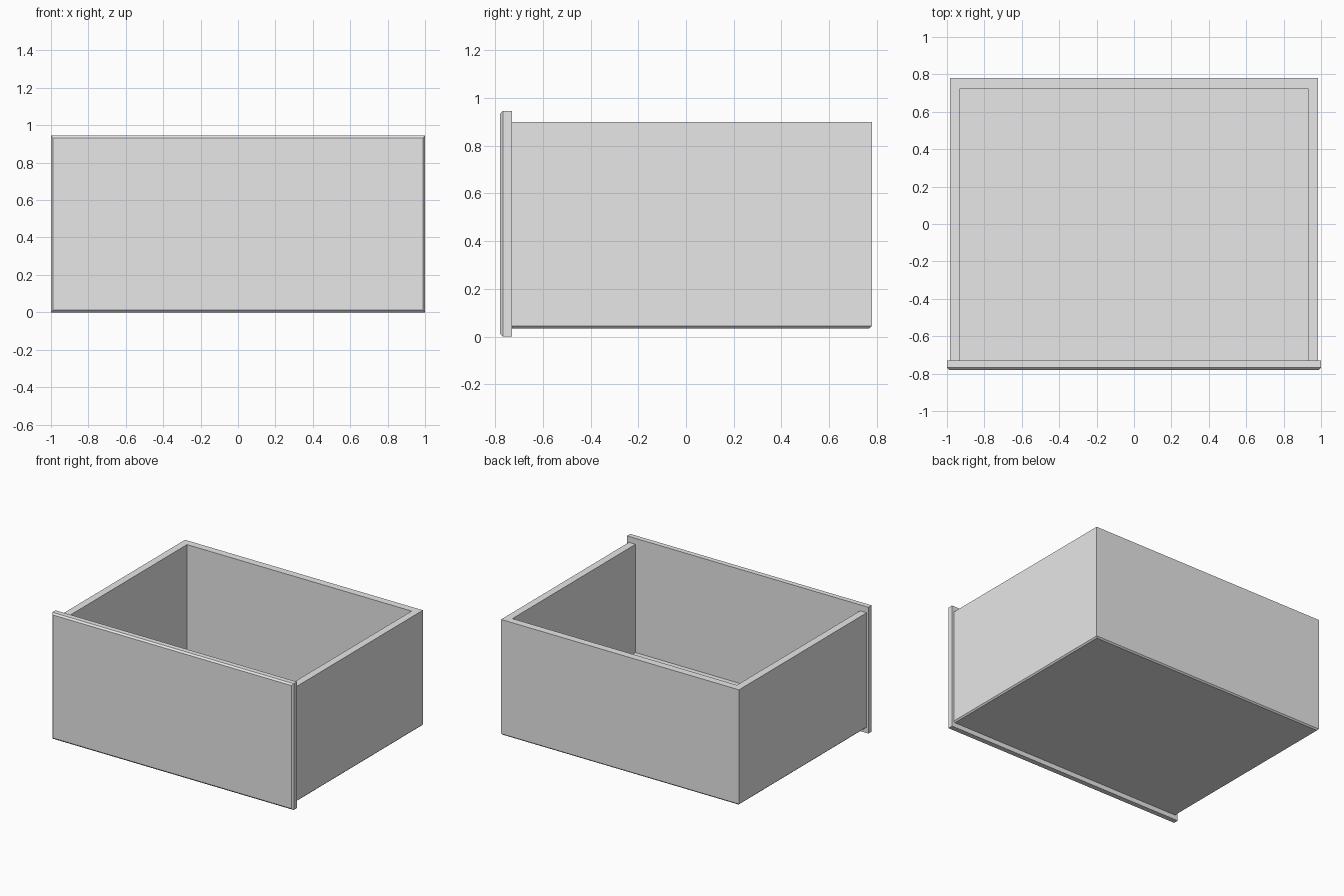
import bpy, bmesh

cube = bpy.data.objects.get("Cube")
if cube:
    bpy.data.objects.remove(cube, do_unlink=True)

# Single plain grey finish
grey = bpy.data.materials.new("plain_grey")
grey.use_nodes = True
colour = (0.8, 0.8, 0.8, 1)
grey.diffuse_color = colour
grey.node_tree.nodes["Principled BSDF"].inputs["Base Color"].default_value = colour


def make_block(name, low, high, chamfer=0, chamfer_edge=None):
    """Box between two corners; edges whose ends pass the rule are chamfered."""
    bm = bmesh.new()
    bmesh.ops.create_cube(bm, size=1)
    for v in bm.verts:
        v.co = [lo + (c + 0.5) * (hi - lo) for lo, hi, c in zip(low, high, v.co)]
    if chamfer_edge:
        edges = [e for e in bm.edges if chamfer_edge(*[v.co for v in e.verts])]
        bmesh.ops.bevel(bm, geom=edges, offset=chamfer, segments=1, affect='EDGES')
    mesh = bpy.data.meshes.new(name)
    bm.to_mesh(mesh)
    bm.free()
    mesh.materials.append(grey)
    obj = bpy.data.objects.new(name, mesh)
    bpy.context.collection.objects.link(obj)
    return obj


HALF_W, BACK, JOINT, WALL = 0.985, 0.78, -0.73, 0.055
BOTTOM, TOP = 0.035, 0.90

# Front panel with a chamfered face border
make_block("front_panel", (-1, -BACK, 0), (1, JOINT, 0.945), 0.012,
           lambda a, b: max(a.y, b.y) < JOINT - 0.01)

# Tray with chamfered bottom edges along the sides and back
tray = make_block("drawer_tray", (-HALF_W, JOINT, BOTTOM), (HALF_W, BACK, TOP), 0.01,
                  lambda a, b: max(a.z, b.z) < BOTTOM + 0.01 and max(a.y, b.y) > 0)

# Cutter that hollows the tray, open at the top and against the panel
cutter = make_block("tray_cutter", (-HALF_W + WALL, JOINT - 0.1, BOTTOM + WALL),
                    (HALF_W - WALL, BACK - WALL, TOP + 0.1))
cutter.hide_render = True
cutter.hide_viewport = True
hollow = tray.modifiers.new("hollow", 'BOOLEAN')
hollow.operation = 'DIFFERENCE'
hollow.solver = 'EXACT'
hollow.object = cutter
